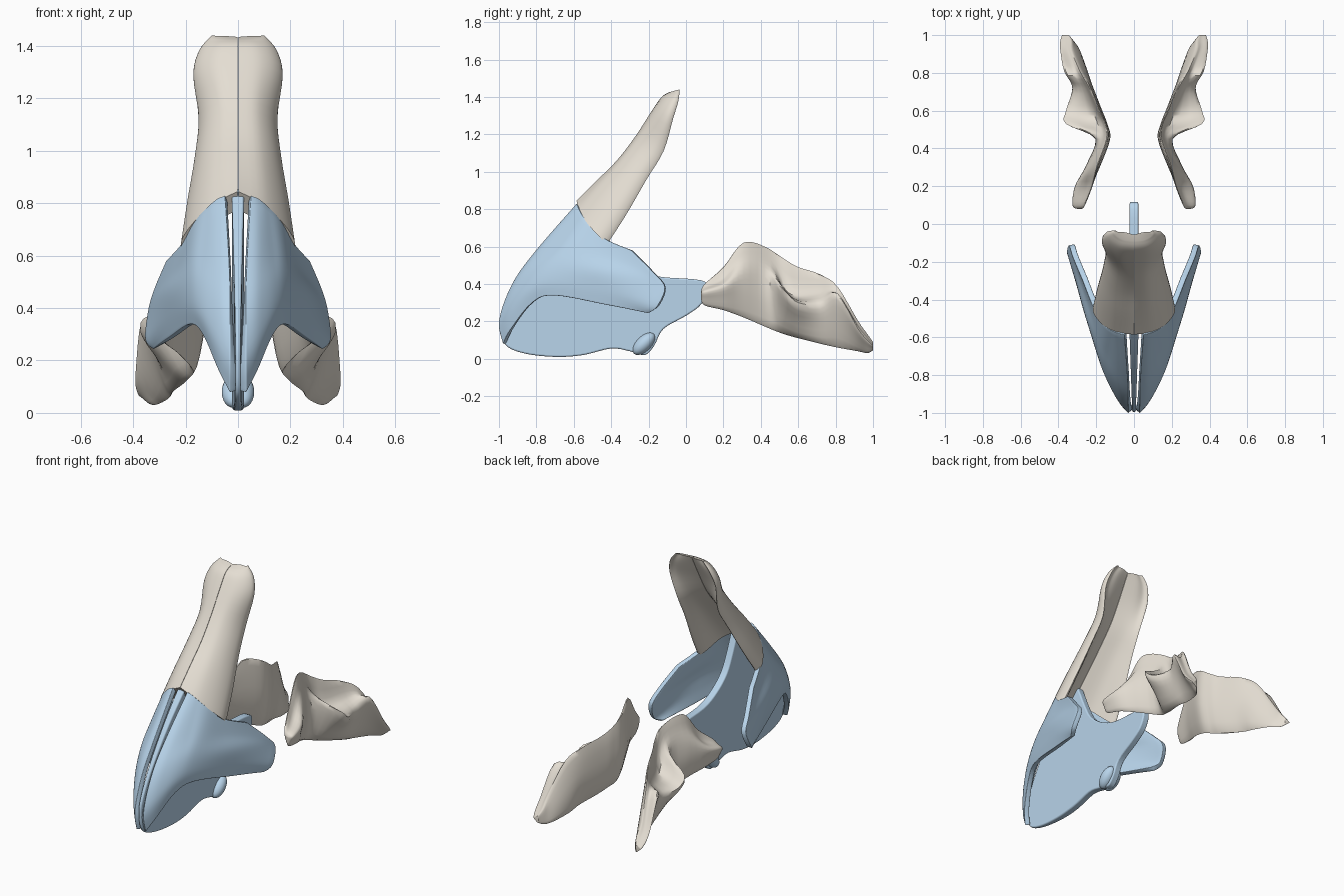
import bpy
import bmesh
import math
from mathutils import Vector, Matrix

default_cube = bpy.data.objects.get("Cube")
if default_cube:
    bpy.data.objects.remove(default_cube, do_unlink=True)


def make_material(name, colour):
    material = bpy.data.materials.new(name)
    material.use_nodes = True
    material.diffuse_color = colour
    shader = material.node_tree.nodes["Principled BSDF"]
    shader.inputs["Base Color"].default_value = colour
    shader.inputs["Roughness"].default_value = .6
    return material


bone = make_material("bone", (.78, .73, .65, 1))
cartilage = make_material("cartilage", (.48, .66, .83, 1))


def spline(points, steps, closed=False):
    """Smooth curve passing through every control point."""
    points = [Vector(p) for p in points]
    count = len(points)
    result = []

    def control(index):
        if closed:
            return points[index % count]
        return points[max(0, min(count - 1, index))]

    for i in range(count if closed else count - 1):
        before, start, end, after = (control(i + k) for k in (-1, 0, 1, 2))
        for step in range(steps):
            t = step / steps
            tangent_in = (end - before) * .5
            tangent_out = (after - start) * .5
            blend = t * t * (3 - 2 * t)
            result.append(start.lerp(end, blend)
                          + tangent_in * (t * (1 - t) ** 2)
                          - tangent_out * (t * t * (1 - t)))
    if not closed:
        result.append(points[-1])
    return result


def finish(name, bm, material, mirrored=True, bevel=0, thickness=0):
    """Turn a bmesh into a smooth-shaded object with its modifiers."""
    bmesh.ops.recalc_face_normals(bm, faces=bm.faces)
    mesh = bpy.data.meshes.new(name)
    bm.to_mesh(mesh)
    bm.free()
    mesh.materials.append(material)
    part = bpy.data.objects.new(name, mesh)
    bpy.context.collection.objects.link(part)
    bpy.ops.object.select_all(action="DESELECT")
    part.select_set(True)
    bpy.context.view_layer.objects.active = part
    bpy.ops.object.shade_smooth_by_angle(angle=math.radians(45))
    if thickness:
        solid = part.modifiers.new("thickness", "SOLIDIFY")
        solid.thickness = thickness
        solid.offset = 0
    if bevel:
        rounding = part.modifiers.new("rounded_edges", "BEVEL")
        rounding.width = bevel
        rounding.segments = 3
        rounding.limit_method = "ANGLE"
        rounding.angle_limit = math.radians(45)
    if mirrored:
        part.modifiers.new("mirror", "MIRROR").use_mirror_merge = False


def loft(rows, steps=4, closed=False, round_section=False):
    """Skin a series of sections, optionally closed into a capped solid."""
    rows = [spline(row, steps, round_section) for row in rows]
    columns = [spline(column, steps) for column in zip(*rows)]
    bm = bmesh.new()
    grid = [[bm.verts.new(p) for p in row] for row in zip(*columns)]
    width = len(grid[0])
    for lower, upper in zip(grid, grid[1:]):
        for i in range(width if closed else width - 1):
            j = (i + 1) % width
            bm.faces.new((lower[i], lower[j], upper[j], upper[i]))
    if closed:
        bm.faces.new(grid[0])
        bm.faces.new(grid[-1])
    return bm


# Nasal bones: half width, front ridge, back edge, wall fraction, edge sweep
nasal_stations = [
    (.215, (-.585, .845), (-.42, .615), .14, .6),
    (.192, (-.48, .95), (-.32, .77), .22, .75),
    (.162, (-.37, 1.06), (-.21, .96), .32, 1),
    (.148, (-.27, 1.19), (-.12, 1.11), .4, 1),
    (.168, (-.18, 1.33), (-.07, 1.28), .5, 1),
    (.145, (-.13, 1.4), (-.04, 1.38), .55, 1),
    (.1, (-.09, 1.425), (-.035, 1.44), .6, 1),
]
nasal_rows = []
for width, front, back, wall, sweep in nasal_stations:
    section = [(0, 0), (.45, .08), (.8, .35), (1, .72), (.96, 1),
               (.8, max(.85, wall)), (.5, wall + .25), (0, wall)]
    row = []
    for across, depth in section:
        y = front[0] + (back[0] - front[0]) * depth
        z = front[1] + (back[1] - front[1]) * depth ** sweep
        row.append((.001 + width * across, y, z))
    nasal_rows.append(row)
finish("nasal_bones", loft(nasal_rows, closed=True), bone)

# Side cartilages: curved sheets running from the bridge to the rear wings
wing_rows = [
    [(.02, -.97, .08), (.06, -.93, .16), (.12, -.82, .3),
     (.17, -.7, .34), (.25, -.42, .29), (.31, -.2, .25)],
    [(.02, -.99, .2), (.07, -.93, .28), (.13, -.82, .38),
     (.18, -.69, .41), (.26, -.42, .37), (.34, -.15, .28)],
    [(.025, -.92, .39), (.07, -.87, .44), (.13, -.77, .49),
     (.18, -.66, .5), (.26, -.42, .46), (.33, -.11, .38)],
    [(.03, -.8, .56), (.07, -.75, .6), (.12, -.68, .61),
     (.17, -.6, .6), (.23, -.42, .54), (.31, -.17, .46)],
    [(.045, -.575, .82), (.07, -.57, .81), (.1, -.56, .785),
     (.15, -.525, .73), (.2, -.44, .645), (.26, -.29, .58)],
]
finish("side_cartilages", loft(wing_rows, steps=5), cartilage,
       thickness=.03, bevel=.01)

# Septum: thin upright plate on the centre line, rising under the bones
septum_outline = [
    (-.575, .83), (-.73, .66), (-.88, .46), (-.97, .3), (-.995, .2),
    (-.97, .08), (-.87, .03), (-.7, .01), (-.55, .02), (-.4, .055),
    (-.3, .04), (-.22, .02), (-.17, .07), (-.12, .16), (0, .23),
    (.08, .29), (.115, .37), (.08, .42), (-.15, .44), (-.28, .49),
    (-.38, .57), (-.44, .68), (-.5, .82), (-.54, .85),
]
half_thickness = .023
bm = bmesh.new()
outline = spline([(-half_thickness, y, z) for y, z in septum_outline],
                 4, closed=True)
plate = bm.faces.new([bm.verts.new(p) for p in outline])
extruded = bmesh.ops.extrude_face_region(bm, geom=[plate])
moved = [v for v in extruded["geom"] if isinstance(v, bmesh.types.BMVert)]
bmesh.ops.translate(bm, verts=moved, vec=(2 * half_thickness, 0, 0))
# Narrow the plate towards the tip
for vert in bm.verts:
    if vert.co.y < -.6:
        vert.co.x *= max(.4, 1 + (vert.co.y + .6) * 1.5)
finish("septum", bm, cartilage, mirrored=False, bevel=.008)

# Septum foot: swollen lower rear corner on each side
bm = bmesh.new()
placement = (Matrix.Translation((.02, -.225, .08))
             @ Matrix.Rotation(math.radians(45), 4, "X")
             @ Matrix.Diagonal((.042, .075, .04, 1)))
bmesh.ops.create_uvsphere(bm, u_segments=24, v_segments=16, radius=1,
                          matrix=placement)
finish("septum_foot", bm, cartilage)

# Cheek bones: depth, then top, outer lip and bottom of each section
cheek_stations = [
    (.08, (.275, .36), (.3, .35), (.29, .32)),
    (.1, (.26, .4), (.325, .36), (.29, .285)),
    (.2, (.22, .49), (.31, .39), (.27, .26)),
    (.31, (.19, .62), (.25, .45), (.22, .22)),
    (.45, (.14, .58), (.2, .43), (.17, .16)),
    (.53, (.15, .53), (.36, .36), (.19, .13)),
    (.6, (.18, .49), (.36, .3), (.21, .11)),
    (.72, (.23, .45), (.325, .29), (.25, .08)),
    (.81, (.28, .38), (.37, .34), (.26, .06)),
    (.92, (.325, .2), (.39, .16), (.29, .04)),
    (.97, (.33, .13), (.39, .1), (.325, .03)),
    (1, (.345, .09), (.38, .07), (.35, .045)),
]
cheek_rows = []
for depth, top, lip, bottom in cheek_stations:
    top, lip, bottom = Vector(top), Vector(lip), Vector(bottom)
    size = (top - bottom).length
    hollow = max(0, lip.x - top.x - .06)
    groove = top.lerp(lip, .45) - Vector((.35, .55)) * hollow
    outer = lip.lerp(bottom, .5) + Vector((.04, 0)) * size
    inner = top.lerp(bottom, .55) - Vector((.07, 0)) * size
    cheek_rows.append([(x, depth, z) for x, z in
                       (top, groove, lip, outer, bottom, inner)])
finish("cheek_bones", loft(cheek_rows, closed=True, round_section=True), bone)
